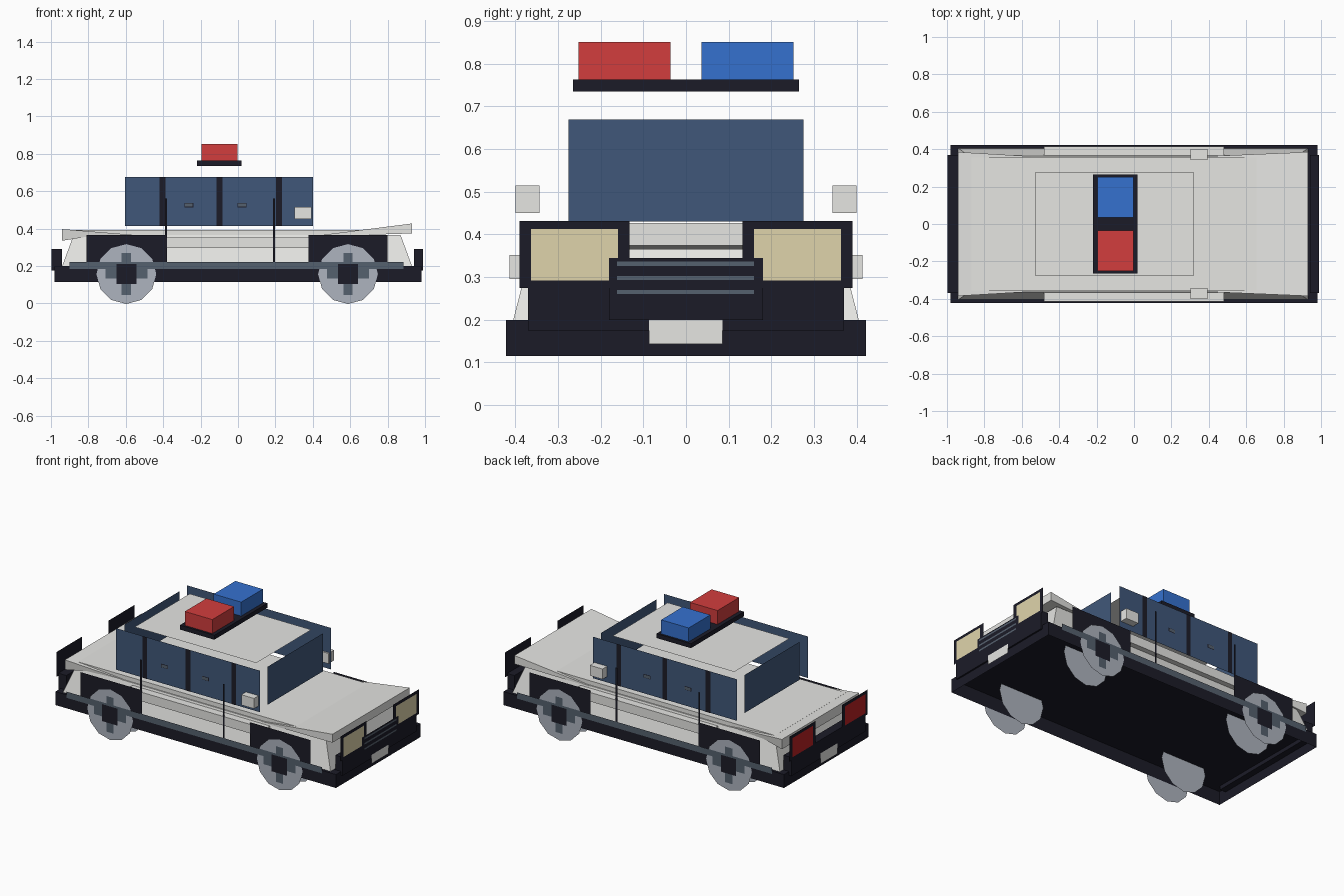
import bpy, bmesh, math
from mathutils import Matrix

cube = bpy.data.objects.get("Cube")
if cube:
    bpy.data.objects.remove(cube, do_unlink=True)


def material(name, r, g, b):
    m = bpy.data.materials.new(name)
    m.use_nodes = True
    col = [(c / 255) ** 2.2 for c in (r, g, b)] + [1]
    m.diffuse_color = col
    m.node_tree.nodes["Principled BSDF"].inputs["Base Color"].default_value = col
    return m


PALE = material("pale body paint", 229, 229, 226)
BLACK = material("dark trim", 33, 33, 44)
GLASS = material("window blue", 66, 88, 121)
RED = material("beacon red", 209, 64, 64)
BLUE = material("beacon blue", 56, 113, 206)
CREAM = material("headlamp cream", 222, 211, 170)
TAIL = material("tail lamp red", 185, 38, 40)
STEEL = material("steel grey", 86, 97, 110)
WHEEL = material("wheel grey", 172, 178, 189)


def finish(bm, name, mat):
    me = bpy.data.meshes.new(name)
    bm.to_mesh(me)
    bm.free()
    me.materials.append(mat)
    ob = bpy.data.objects.new(name, me)
    bpy.context.collection.objects.link(ob)
    return ob


def box(name, mat, x, y, z, taper=(1, 1), open_bottom=False):
    """Box from three (low, high) ranges; taper shrinks the top in x and y."""
    bm = bmesh.new()
    bmesh.ops.create_cube(bm, size=1)
    if open_bottom:
        low = [f for f in bm.faces if f.normal.z < -.5]
        bmesh.ops.delete(bm, geom=low, context='FACES')
    for v in bm.verts:
        top = v.co.z > 0
        v.co = [r[0] if c < 0 else r[1] for c, r in zip(v.co, (x, y, z))]
        if top:
            v.co.x *= taper[0]
            v.co.y *= taper[1]
    return finish(bm, name, mat)


def sheet(name, mat, corners, flip):
    bm = bmesh.new()
    verts = [bm.verts.new(c) for c in corners]
    bm.faces.new(verts[::-1] if flip else verts)
    return finish(bm, name, mat)


def side_plate(name, mat, x, y, z, s):
    """Flat panel facing sideways, on side s."""
    sheet(name, mat, [(x[0], s * y, z[0]), (x[1], s * y, z[0]),
                      (x[1], s * y, z[1]), (x[0], s * y, z[1])], s > 0)


def end_plate(name, mat, x, y, z):
    """Flat panel facing the nearer end of the car."""
    sheet(name, mat, [(x, y[0], z[0]), (x, y[1], z[0]),
                      (x, y[1], z[1]), (x, y[0], z[1])], x < 0)


def disc(name, mat, x, y, z, radius):
    bm = bmesh.new()
    turn = Matrix.Rotation(math.copysign(math.pi / 2, -y), 4, 'X')
    bmesh.ops.create_circle(bm, cap_ends=True, segments=12, radius=radius,
                            matrix=Matrix.Translation((x, y, z)) @ turn)
    return finish(bm, name, mat)


def wedge(name, mat, profile):
    """Extrude an (x, z, half width) profile across the car."""
    bm = bmesh.new()
    rows = [[bm.verts.new((x, s * w, z)) for x, z, w in profile] for s in (-1, 1)]
    bm.faces.new(rows[0])
    bm.faces.new(rows[1][::-1])
    for i in range(len(profile)):
        j = (i + 1) % len(profile)
        bm.faces.new((rows[0][i], rows[0][j], rows[1][j], rows[1][i]))
    bmesh.ops.recalc_face_normals(bm, faces=bm.faces)
    return finish(bm, name, mat)


# Hollow chassis skirt with its floor on top, and the flared lower body
box("chassis", BLACK, (-.98, .98), (-.422, .422), (.115, .2), open_bottom=True)
box("lower_body", PALE, (-.94, .93), (-.405, .405), (.2, .365), (.935, .895), True)

# Flat deck, with hood and trunk sheets rising through it toward the ends
box("deck", PALE, (-.87, .67), (-.355, .355), (.35, .392))
wedge("hood", PALE, [(.38, .357, .362), (.93, .427, .385), (.93, .374, .385)])
wedge("trunk", PALE, [(-.55, .366, .362), (-.94, .397, .385), (-.94, .335, .385),
                      (-.8, .358, .37)])

# Body strip across the doors
box("door_strip", PALE, (-.48, .48), (-.414, .414), (.295, .352))

# Cabin: separate roof and window panels
sheet("roof", PALE, [(x, y, .672) for x, y in
                     ((-.53, -.275), (.32, -.275), (.32, .275), (-.53, .275))], False)
end_plate("windshield", GLASS, .4, (-.275, .275), (.43, .67))
end_plate("rear_window", GLASS, -.6, (-.275, .275), (.43, .67))

for s, side in ((-1, "right"), (1, "left")):
    side_plate(side + "_windows", GLASS, (-.605, .402), .354, (.413, .675), s)
    for i, x in enumerate((-.403, -.1, .22)):
        side_plate(f"{side}_pillar_{i}", BLACK, (x - .016, x + .016), .356, (.413, .675), s)
    for i, x in enumerate((-.263, .022)):
        side_plate(f"{side}_handle_{i}", BLACK, (x - .024, x + .024), .357, (.514, .537), s)
        side_plate(f"{side}_handle_grip_{i}", STEEL, (x - .021, x + .021), .359, (.517, .534), s)
    for i, x in enumerate((-.385, .193)):
        side_plate(f"{side}_door_line_{i}", BLACK, (x - .006, x + .006), .419, (.2, .56), s)
    box(side + "_mirror", PALE, (.303, .392), sorted((s * .343, s * .4)), (.45, .515))
    side_plate(side + "_sill", STEEL, (-.9, .885), .425, (.183, .222), s)

    # Wheels: paired discs with a cross of spokes and a square hub
    for x, end in ((-.597, "rear"), (.588, "front")):
        name = f"{side}_{end}_"
        side_plate(name + "arch", BLACK, (x - .212, x + .212), .417, (.2, .367), s)
        disc(name + "wheel_outer", WHEEL, x, s * .4235, .157, .16)
        disc(name + "wheel_inner", WHEEL, x, s * .28, .157, .16)
        side_plate(name + "spoke_upright", STEEL, (x - .025, x + .025), .4265, (.045, .27), s)
        side_plate(name + "spoke_level", STEEL, (x - .112, x + .112), .4265, (.133, .205), s)
        side_plate(name + "hub", BLACK, (x - .053, x + .053), .428, (.104, .211), s)

# Bumpers, lamps and number plates at both ends
for e, end, lens, face in ((1, "front", CREAM, .99), (-1, "rear", TAIL, .996)):
    box(end + "_bumper", BLACK, sorted((e * .94, e * face)), (-.37, .37), (.175, .292))
    for s, side in ((-1, "right"), (1, "left")):
        end_plate(f"{end}_{side}_lamp_frame", BLACK, e * (face + .001),
                  sorted((s * .132, s * .39)), (.275, .432))
        end_plate(f"{end}_{side}_lamp", lens, e * (face + .003),
                  sorted((s * .159, s * .363)), (.292, .413))
    end_plate(end + "_number_plate", PALE, e * (face + .003), (-.087, .085), (.143, .21))

# Front grille with three bars
end_plate("grille", BLACK, .994, (-.18, .18), (.2, .345))
for i in range(3):
    z = .265 + i * .033
    end_plate(f"grille_bar_{i}", STEEL, .996, (-.162, .16), (z - .005, z + .005))

# Beacon bar
box("beacon_base", BLACK, (-.22, .02), (-.265, .265), (.735, .763))
box("right_beacon", RED, (-.195, -.003), (-.252, -.036), (.763, .851))
box("left_beacon", BLUE, (-.195, -.003), (.036, .252), (.763, .851))
